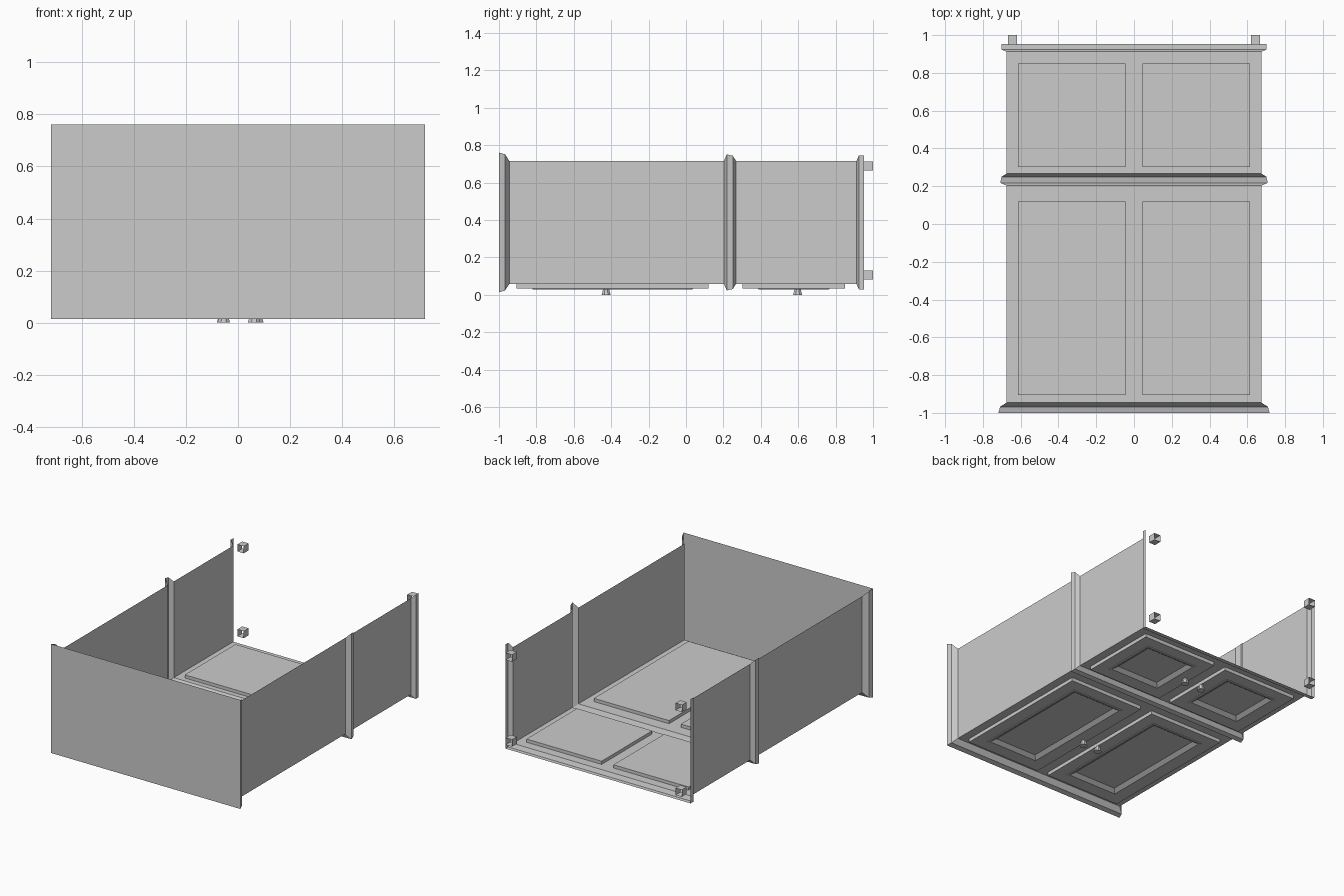
import bpy, bmesh, math
from mathutils import Matrix

if "Cube" in bpy.data.objects:
    bpy.data.objects.remove(bpy.data.objects["Cube"])


def finish(name, bm):
    bmesh.ops.recalc_face_normals(bm, faces=bm.faces)
    me = bpy.data.meshes.new(name)
    bm.to_mesh(me)
    bm.free()
    ob = bpy.data.objects.new(name, me)
    bpy.context.collection.objects.link(ob)
    return ob


def loft(name, rings, closed=True, cap_start=False, cap_end=False):
    """Skin a row of equal-length point rings."""
    bm = bmesh.new()
    vs = [[bm.verts.new(p) for p in r] for r in rings]
    n = len(rings[0])
    for a, b in zip(vs, vs[1:]):
        for i in range(n if closed else n - 1):
            j = (i + 1) % n
            bm.faces.new((a[i], a[j], b[j], b[i]))
    if cap_start:
        bm.faces.new(vs[0])
    if cap_end:
        bm.faces.new(vs[-1])
    return finish(name, bm)


HALF_W, FRONT_Z, BACK_Z = 0.674, 0.058, 0.717


def u_ring(y, d):
    x, lo, hi = HALF_W + d, FRONT_Z - d, BACK_Z + d
    return [(-x, y, hi), (-x, y, lo), (x, y, lo), (x, y, hi)]


def rect_ring(x0, x1, y0, y1, inset, z):
    x0, x1, y0, y1 = x0 + inset, x1 - inset, y0 + inset, y1 - inset
    return [(x0, y0, z), (x1, y0, z), (x1, y1, z), (x0, y1, z)]


# Cabinet shell lying on its front: open back and base, mouldings in the profile (y, outset)
profile = [(-1.0, 0.044), (-0.968, 0.035), (-0.945, 0.0),
           (0.203, 0.0), (0.218, 0.034), (0.25, 0.027), (0.267, 0.0),
           (0.912, 0.0), (0.924, 0.028), (0.953, 0.028)]
loft("cabinet_shell", [u_ring(y, d) for y, d in profile], closed=False, cap_start=True)

# Doors: slab with a thin ridge and a recessed panel (inset, z)
door_profile = [(0.0, 0.08), (0.0, 0.034), (0.083, 0.034), (0.085, 0.03),
                (0.097, 0.03), (0.125, 0.05)]
for row, y0, y1 in (("tall", -0.905, 0.12), ("short", 0.302, 0.85)):
    for side, x0, x1 in (("left", -0.615, -0.045), ("right", 0.045, 0.615)):
        loft(f"{row}_door_{side}",
             [rect_ring(x0, x1, y0, y1, i, z) for i, z in door_profile],
             cap_start=True, cap_end=True)

# Door knobs: tapered, widest at the outer end
for name, x, y in (("tall_knob_left", -0.055, -0.427), ("tall_knob_right", 0.062, -0.427),
                   ("short_knob_left", -0.057, 0.597), ("short_knob_right", 0.074, 0.597)):
    bm = bmesh.new()
    bmesh.ops.create_cone(bm, cap_ends=True, segments=8, radius1=0.026, radius2=0.016,
                          depth=0.036, matrix=Matrix.Translation((x, y, 0.018))
                          @ Matrix.Rotation(math.pi / 8, 4, 'Z'))
    finish(name, bm)

# Feet: four short square tubes, open at the ends
for sx, side in ((-1, "left"), (1, "right")):
    for z, place in ((0.107, "front"), (0.689, "back")):
        x, h = sx * 0.644, 0.024
        loft(f"foot_{place}_{side}",
             [[(x - h, y, z - h), (x + h, y, z - h), (x + h, y, z + h), (x - h, y, z + h)]
              for y in (0.947, 1.0)])
